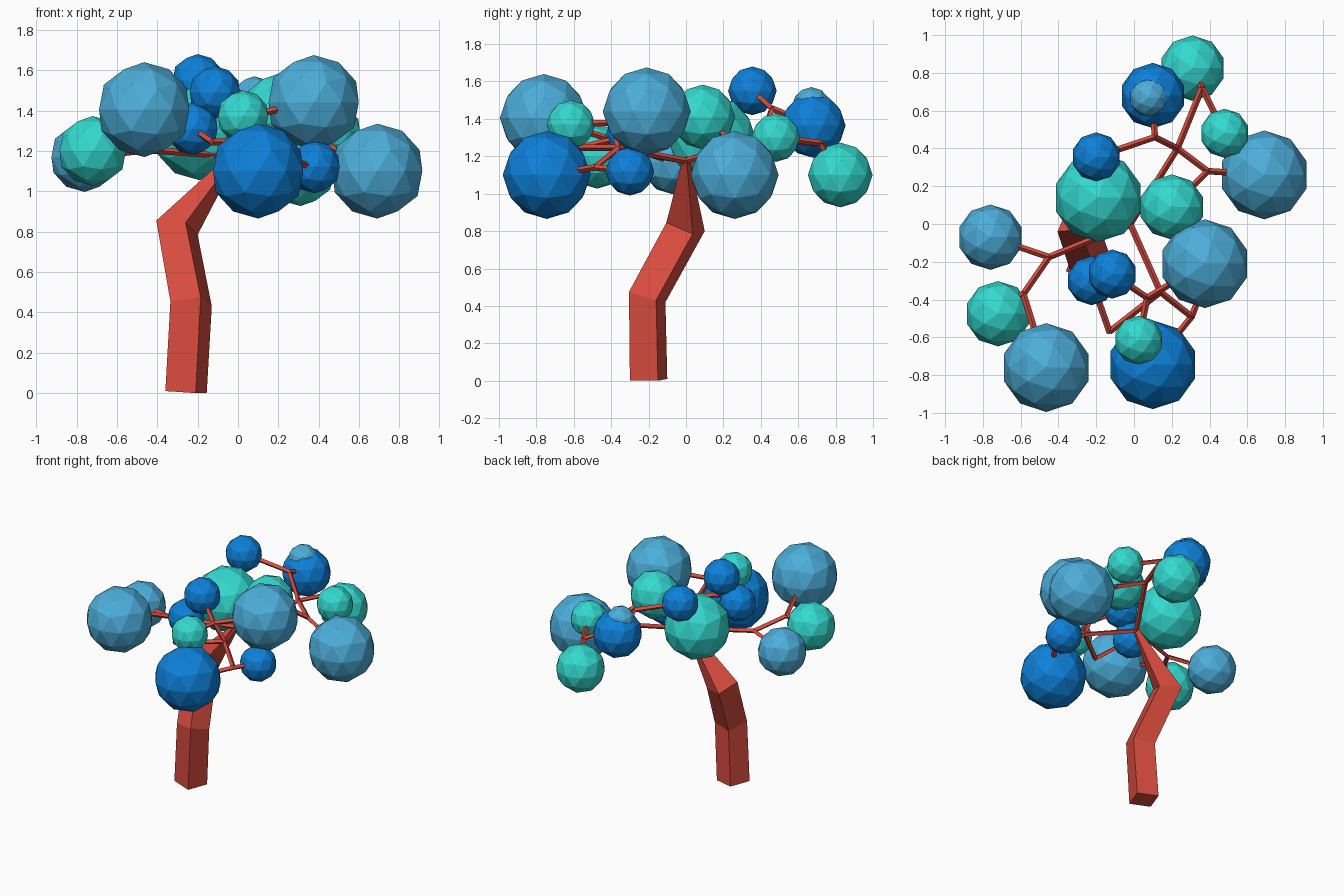
import bpy, bmesh
from mathutils import Vector

if "Cube" in bpy.data.objects:
    bpy.data.objects.remove(bpy.data.objects["Cube"])


def material(name, rgb):
    m = bpy.data.materials.new(name)
    m.diffuse_color = (*rgb, 1)
    m.use_nodes = True
    m.node_tree.nodes["Principled BSDF"].inputs["Base Color"].default_value = m.diffuse_color
    return m


BARK = material("bark_red", (0.70, 0.073, 0.05))
SKY = material("leaf_sky", (0.073, 0.42, 0.70))
BLUE = material("leaf_blue", (0.004, 0.22, 0.70))
TEAL = material("leaf_teal", (0.034, 0.70, 0.63))


def finish(bm, name, mat):
    bmesh.ops.recalc_face_normals(bm, faces=bm.faces)
    me = bpy.data.meshes.new(name)
    bm.to_mesh(me)
    bm.free()
    me.materials.append(mat)
    ob = bpy.data.objects.new(name, me)
    bpy.context.collection.objects.link(ob)
    return ob


def loft(bm, rings):
    loops = [[bm.verts.new(p) for p in ring] for ring in rings]
    for a, b in zip(loops, loops[1:]):
        for i in range(4):
            j = (i + 1) % 4
            bm.faces.new((a[i], a[j], b[j], b[i]))
    bm.faces.new(loops[0])
    bm.faces.new(loops[-1])


# Trunk: crooked four-sided stem, tapering to the branching point
bm = bmesh.new()
loft(bm, [
    [(-.21, -.30, 0), (-.155, -.15, 0), (-.305, -.10, .01), (-.36, -.25, .01)],
    [(-.185, -.305, .475), (-.13, -.16, .43), (-.28, -.11, .42), (-.335, -.255, .455)],
    [(-.26, -.105, .845), (-.20, .035, .785), (-.345, .10, .80), (-.405, -.04, .855)],
    [(-.01, -.02, 1.18), (0, .005, 1.17), (-.025, .02, 1.18), (-.035, -.005, 1.19)],
])
finish(bm, "trunk", BARK)

# Foliage balls: colour, x, y, z, radius
LEAVES = [
    (SKY, .69, .26, 1.10, .235), (SKY, .375, -.21, 1.44, .235),
    (SKY, -.465, -.76, 1.405, .235), (BLUE, .10, -.745, 1.10, .235),
    (TEAL, -.19, .14, 1.29, .235), (TEAL, .20, .09, 1.41, .173),
    (SKY, -.76, -.07, 1.17, .173), (TEAL, -.72, -.475, 1.20, .173),
    (BLUE, .10, .68, 1.365, .173), (TEAL, .31, .825, 1.10, .173),
    (SKY, .08, .67, 1.465, .105), (BLUE, -.20, .355, 1.55, .13),
    (TEAL, .48, .48, 1.30, .13), (TEAL, .025, -.615, 1.37, .13),
    (BLUE, -.115, -.265, 1.49, .13), (BLUE, -.225, -.30, 1.31, .13),
    (BLUE, .38, -.30, 1.12, .13),
]
for i, (mat, x, y, z, r) in enumerate(LEAVES):
    bm = bmesh.new()
    bmesh.ops.create_icosphere(bm, subdivisions=2, radius=r)
    bmesh.ops.translate(bm, verts=bm.verts, vec=(x, y, z))
    finish(bm, f"foliage_{i + 1}", mat)

# Branches: thin four-sided twigs running from forks to the foliage
leaf = [Vector(l[1:4]) for l in LEAVES]
hub = (-.02, 0, 1.175)
left, left_tip = (-.45, -.175, 1.205), (-.585, -.37, 1.28)
front, front_low = (.14, -.36, 1.245), (.305, -.49, 1.14)
front_side, front_top = (-.13, -.57, 1.245), (.07, -.39, 1.38)
back, back_tip = (.23, .40, 1.29), (.36, .72, 1.27)
back_top, back_side = (.11, .46, 1.455), (.39, .28, 1.25)
TWIGS = {
    "left": [(hub, left), (left, leaf[6]), (left, left_tip),
             (left_tip, leaf[7]), (left_tip, leaf[2])],
    "front": [(hub, front), (front, front_low), (front_low, leaf[3]),
              (front_low, leaf[16]), (front, front_side), (front_side, leaf[15]),
              (front, front_top), (front_top, leaf[13]), (front_top, leaf[14]),
              (front_top, leaf[1])],
    "back": [(hub, back), (back, back_tip), (back_tip, leaf[9]), (back_tip, leaf[12]),
             (back, back_top), (back_top, leaf[11]), (back_top, leaf[8]),
             (back, back_side), (back_side, leaf[0]), (back_side, leaf[5])],
    "centre": [(hub, leaf[4])],
}
for name, twigs in TWIGS.items():
    bm = bmesh.new()
    for a, b in twigs:
        a, b = Vector(a), Vector(b)
        d = (b - a).normalized()
        u = d.cross(Vector((0, 0, 1))).normalized() * .017
        v = d.cross(u)
        a = a - d * .008
        loft(bm, [[p + u, p + v, p - u, p - v] for p in (a, b)])
    finish(bm, f"{name}_branches", BARK)
